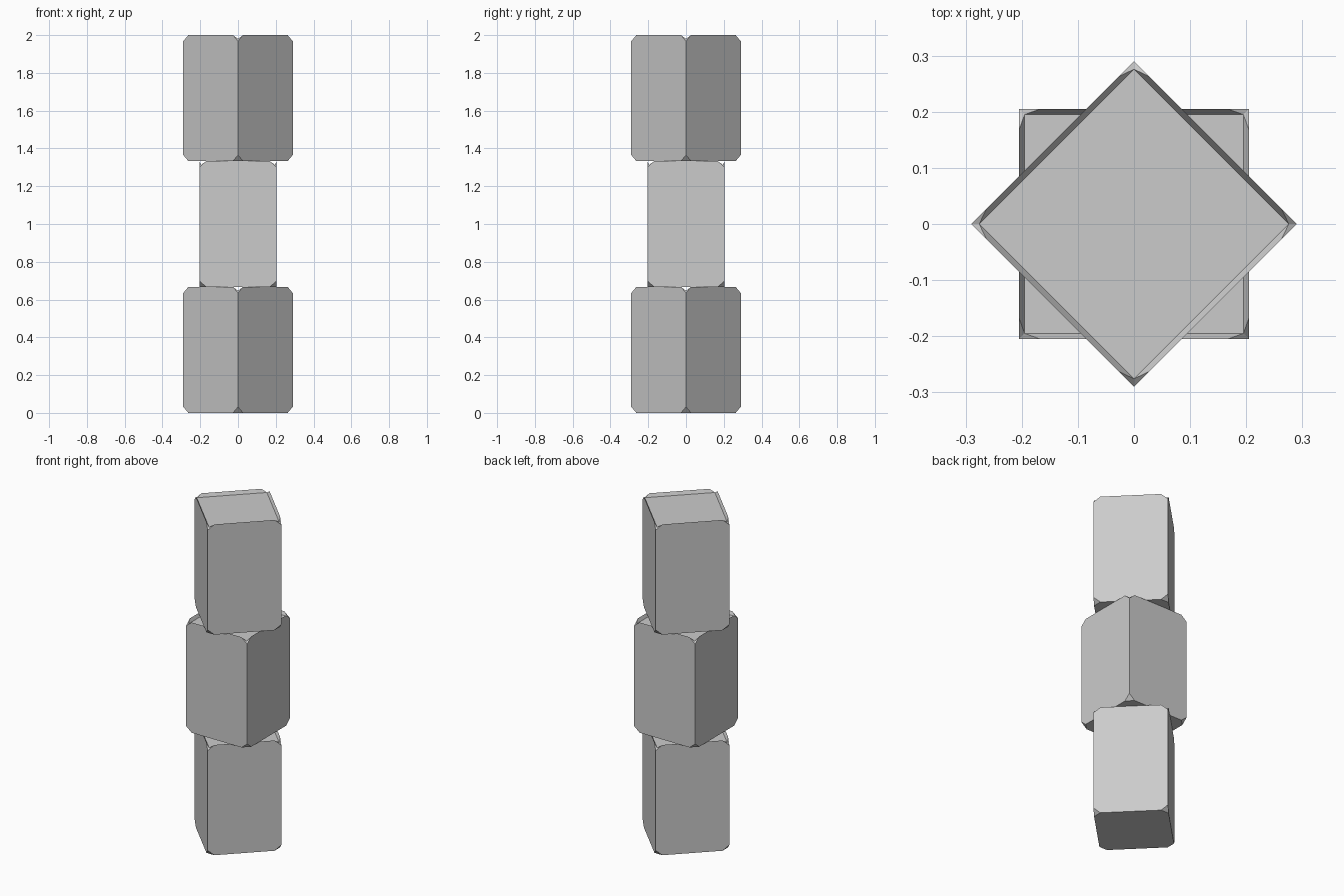
import bpy
import bmesh
import math

if "Cube" in bpy.data.objects:
    bpy.data.objects.remove(bpy.data.objects["Cube"])

HALF = 0.205      # half width of a block
HEIGHT = 2 / 3    # height of a block
CUT_W = 0.038     # corner cut along the horizontal edges
CUT_H = 0.032     # corner cut along the vertical edges
RIM = 0.01        # width of the sloped rim around the top
DISH = 0.02       # depth of the shallow top recess

grey = bpy.data.materials.new("light grey")
grey.diffuse_color = (0.6, 0.6, 0.6, 1)
grey.use_nodes = True
grey.node_tree.nodes["Principled BSDF"].inputs["Base Color"].default_value = grey.diffuse_color

CORNERS = [(1, 1), (-1, 1), (-1, -1), (1, -1)]


def edge_ring(bm, z):
    """Eight points, two beside each corner, in counterclockwise order."""
    near = HALF - CUT_W
    ring = []
    for i, (sx, sy) in enumerate(CORNERS):
        on_x = (sx * HALF, sy * near, z)
        on_y = (sx * near, sy * HALF, z)
        pair = (on_x, on_y) if i % 2 == 0 else (on_y, on_x)
        ring += [bm.verts.new(p) for p in pair]
    return ring


def block(name, base, angle):
    bm = bmesh.new()
    bottom = edge_ring(bm, 0)
    top = edge_ring(bm, HEIGHT)
    low = [bm.verts.new((sx * HALF, sy * HALF, CUT_H)) for sx, sy in CORNERS]
    high = [bm.verts.new((sx * HALF, sy * HALF, HEIGHT - CUT_H)) for sx, sy in CORNERS]
    inner = HALF - RIM
    floor = [bm.verts.new((sx * inner, sy * inner, HEIGHT - DISH)) for sx, sy in CORNERS]

    bm.faces.new(bottom[::-1])
    bm.faces.new(floor)
    for i in range(4):
        j = (i + 1) % 4
        a, b = 2 * i, 2 * i + 1      # points beside this corner
        c = 2 * j                    # first point beside the next corner
        # side panel with four cut corners
        bm.faces.new((low[i], bottom[b], bottom[c], low[j],
                      high[j], top[c], top[b], high[i])[::-1])
        # cut corner underneath
        bm.faces.new((low[i], bottom[a], bottom[b]))
        # rim sloping into the recess, notched at the corner
        bm.faces.new((top[b], top[c], floor[j], floor[i]))
        bm.faces.new((top[a], high[i], floor[i]))
        bm.faces.new((high[i], top[b], floor[i]))
    bmesh.ops.recalc_face_normals(bm, faces=bm.faces[:])

    mesh = bpy.data.meshes.new(name)
    bm.to_mesh(mesh)
    bm.free()
    mesh.materials.append(grey)
    obj = bpy.data.objects.new(name, mesh)
    obj.location.z = base
    obj.rotation_euler.z = angle
    bpy.context.collection.objects.link(obj)


# stack of three blocks, the outer two turned by an eighth
block("lower_block", 0, math.radians(45))
block("middle_block", HEIGHT, 0)
block("upper_block", 2 * HEIGHT, math.radians(45))
